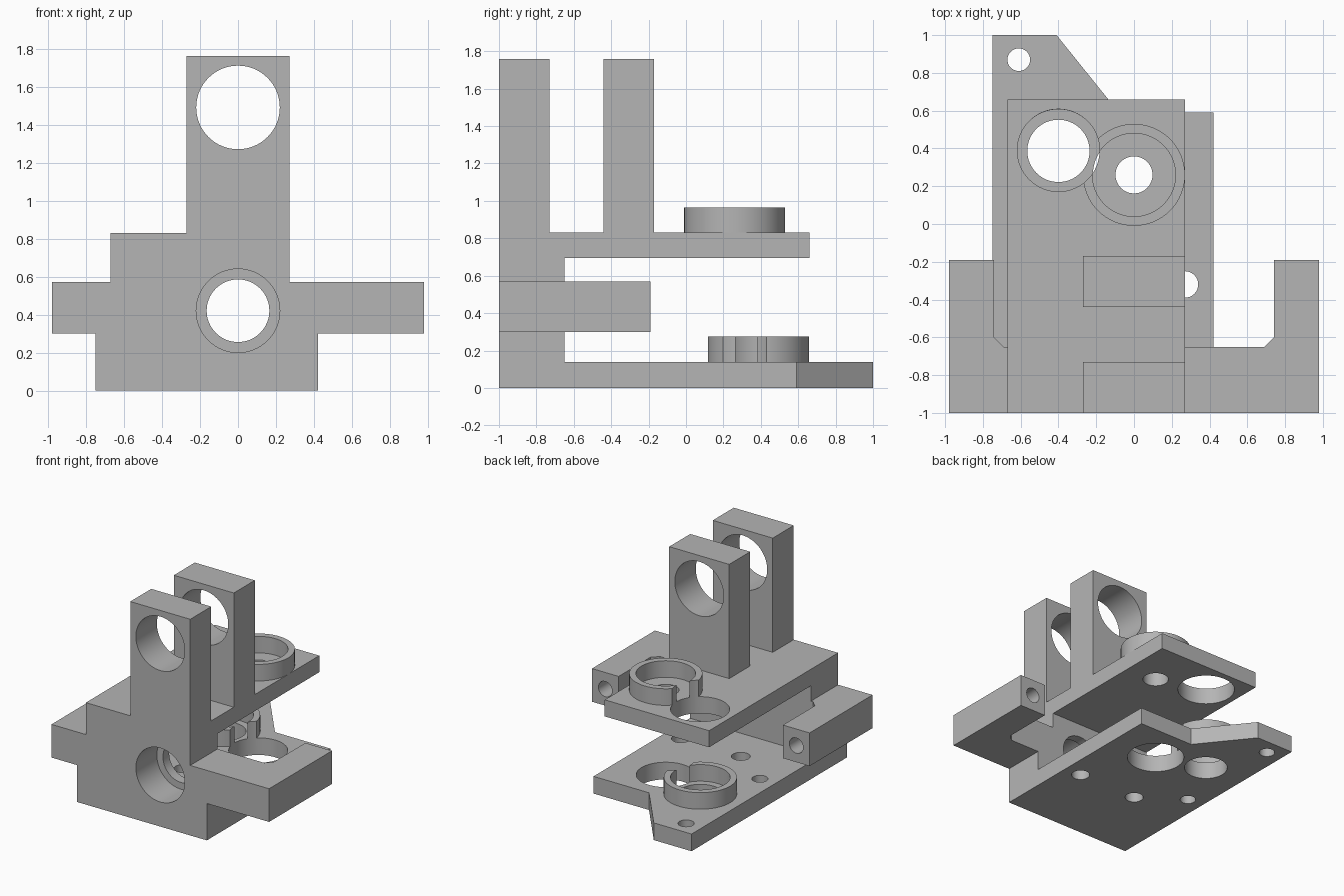
import bpy, bmesh, math
from mathutils import Vector

cube = bpy.data.objects.get("Cube")
if cube:
    bpy.data.objects.remove(cube, do_unlink=True)

grey = bpy.data.materials.new("plain_grey")
grey.use_nodes = True
COLOR = (0.46, 0.46, 0.46, 1)
grey.diffuse_color = COLOR
grey.node_tree.nodes["Principled BSDF"].inputs["Base Color"].default_value = COLOR


def extrude(name, points, axis, start, end):
    """Extrude an outline: (x, y) points along z, or (x, z) points along y."""
    bm = bmesh.new()
    place = (lambda a, b, t: (a, b, t)) if axis == "z" else (lambda a, b, t: (a, t, b))
    face = bm.faces.new([bm.verts.new(place(a, b, start)) for a, b in points])
    grown = bmesh.ops.extrude_face_region(bm, geom=[face])["geom"]
    move = Vector(place(0, 0, end - start))
    bmesh.ops.translate(bm, vec=move, verts=[v for v in grown if isinstance(v, bmesh.types.BMVert)])
    bmesh.ops.recalc_face_normals(bm, faces=bm.faces)
    mesh = bpy.data.meshes.new(name)
    bm.to_mesh(mesh)
    bm.free()
    mesh.materials.append(grey)
    obj = bpy.data.objects.new(name, mesh)
    bpy.context.collection.objects.link(obj)
    return obj


def box(name, x0, x1, y0, y1, z0, z1):
    return extrude(name, [(x0, y0), (x1, y0), (x1, y1), (x0, y1)], "z", z0, z1)


def cylinder(name, a, b, radius, axis, start, end, sides=64):
    turn = 2 * math.pi / sides
    ring = [(a + radius * math.cos(i * turn), b + radius * math.sin(i * turn)) for i in range(sides)]
    return extrude(name, ring, axis, start, end)


def combine(target, tool, operation):
    mod = target.modifiers.new("combine", "BOOLEAN")
    mod.operation, mod.solver, mod.object = operation, "EXACT", tool
    bpy.context.view_layer.objects.active = target
    bpy.ops.object.modifier_apply(modifier=mod.name)
    bpy.data.objects.remove(tool, do_unlink=True)


# Front block with stepped outline
frame = extrude("bearing_bracket_frame", [
    (-0.75, 0), (0.42, 0), (0.42, 0.3), (0.98, 0.3), (0.98, 0.57), (0.27, 0.57),
    (0.27, 0.83), (-0.67, 0.83), (-0.67, 0.57), (-0.98, 0.57), (-0.98, 0.3), (-0.75, 0.3),
], "y", -1, -0.65)

solids = [
    # Upper and lower plates
    box("top_plate", -0.67, 0.27, -0.8, 0.66, 0.695, 0.83),
    extrude("base_plate", [(-0.75, -0.8), (0.42, -0.8), (0.42, 0.59), (-0.08, 0.59),
                           (-0.41, 1), (-0.75, 1)], "z", 0, 0.14),
    # Two uprights
    box("front_upright", -0.27, 0.27, -1, -0.73, 0.75, 1.76),
    box("rear_upright", -0.27, 0.27, -0.44, -0.17, 0.75, 1.76),
    # Bearing cups
    cylinder("top_cup", 0, 0.26, 0.27, "z", 0.75, 0.965),
    cylinder("base_cup", -0.4, 0.387, 0.27, "z", 0.07, 0.275),
]
# Side arms with chamfered inner corners
for s in (-1, 1):
    solids.append(extrude("side_arm", [
        (s * 0.98, -0.8), (s * 0.98, -0.19), (s * 0.74, -0.19), (s * 0.74, -0.6),
        (s * 0.69, -0.65), (s * 0.69, -0.8)], "z", 0.3, 0.57))

for solid in solids:
    combine(frame, solid, "UNION")

cutters = [
    # Cup pockets and their through holes
    cylinder("cut", 0, 0.26, 0.22, "z", 0.83, 1.1),
    cylinder("cut", 0, 0.26, 0.098, "z", 0.6, 0.9),
    cylinder("cut", -0.4, 0.387, 0.22, "z", 0.14, 0.4),
    cylinder("cut", -0.4, 0.387, 0.165, "z", -0.1, 0.2),
    # Clearance holes beside each cup
    cylinder("cut", -0.4, 0.39, 0.218, "z", 0.6, 1.1),
    cylinder("cut", 0, 0.26, 0.218, "z", -0.1, 0.4),
    # Upright bores and stepped front bore
    cylinder("cut", 0, 1.49, 0.22, "y", -1.1, 0),
    cylinder("cut", 0, 0.42, 0.22, "y", -1.1, -0.73),
    cylinder("cut", 0, 0.42, 0.165, "y", -0.8, -0.6),
]
# Small screw holes in the base plate
for x, y, r in ((0.27, -0.32, 0.07), (-0.27, -0.32, 0.07), (-0.61, -0.08, 0.06), (-0.61, 0.87, 0.06)):
    cutters.append(cylinder("cut", x, y, r, "z", -0.1, 0.2, 32))
# Blind holes in the arm ends
for s in (-1, 1):
    cutters.append(cylinder("cut", s * 0.86, 0.435, 0.062, "y", -0.7, -0.1, 32))

for cutter in cutters:
    combine(frame, cutter, "DIFFERENCE")

bpy.ops.object.select_all(action="DESELECT")
frame.select_set(True)
bpy.context.view_layer.objects.active = frame
bpy.ops.object.shade_smooth_by_angle(angle=math.radians(30))
